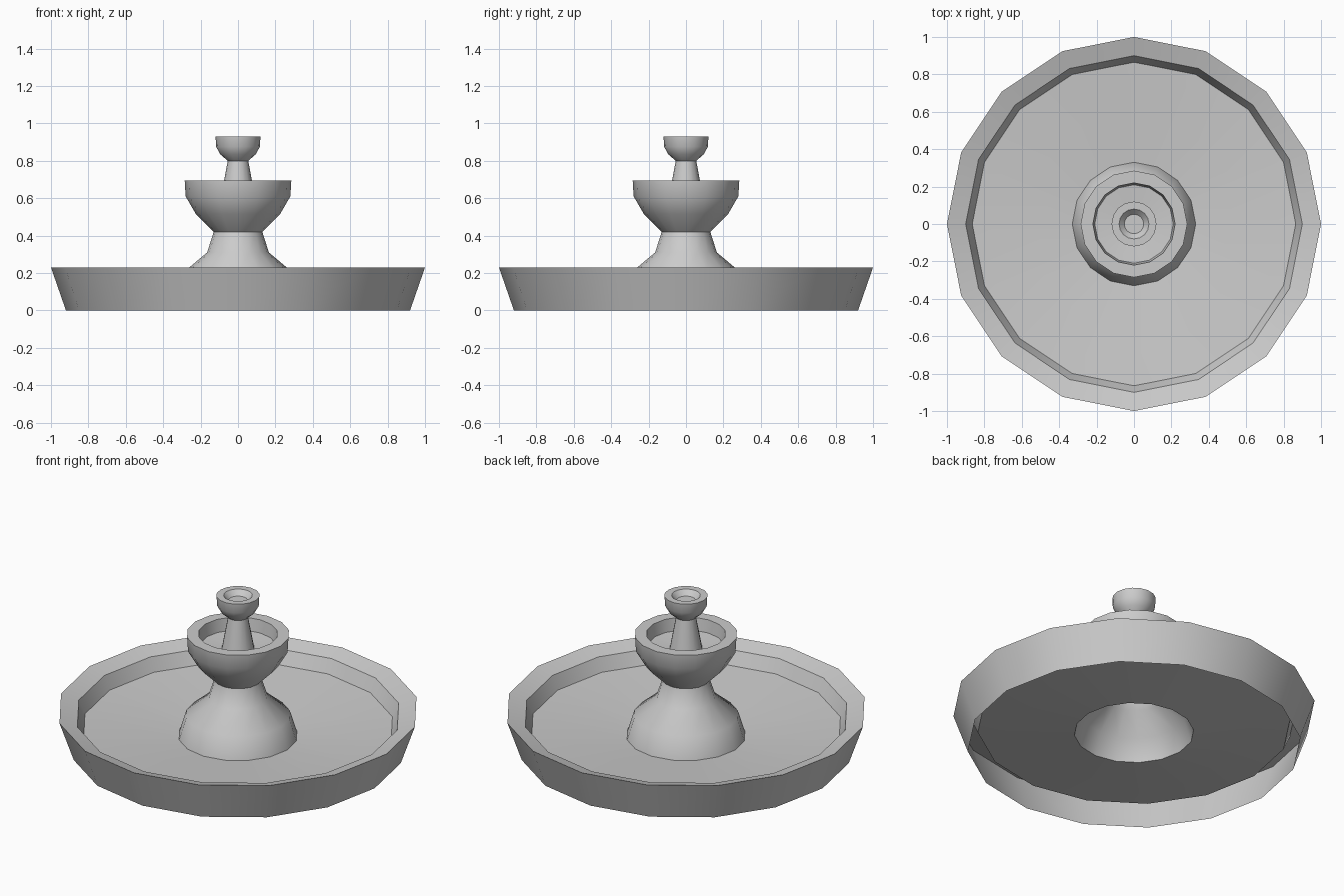
import bpy, math

if "Cube" in bpy.data.objects:
    bpy.data.objects.remove(bpy.data.objects["Cube"])

SIDES = 16


def lathe(name, profile, cap=False):
    """Spin a (radius, height) profile around z; optionally close the last ring."""
    verts = [(r * math.cos(2 * math.pi * j / SIDES),
              r * math.sin(2 * math.pi * j / SIDES), z)
             for r, z in profile for j in range(SIDES)]
    faces = []
    for i in range(len(profile) - 1):
        for j in range(SIDES):
            k = (j + 1) % SIDES
            a, b = i * SIDES, (i + 1) * SIDES
            faces.append((a + j, a + k, b + k, b + j))
    if cap:
        start = (len(profile) - 1) * SIDES
        faces.append(tuple(range(start, start + SIDES)))
    mesh = bpy.data.meshes.new(name)
    mesh.from_pydata(verts, [], faces)
    obj = bpy.data.objects.new(name, mesh)
    bpy.context.collection.objects.link(obj)
    bpy.ops.object.select_all(action='DESELECT')
    obj.select_set(True)
    bpy.context.view_layer.objects.active = obj
    bpy.ops.object.shade_smooth_by_angle(angle=math.radians(40))
    return obj


# Wide pool, open underneath: outer wall, sloping rim, inner wall, floor
lathe("basin", [(0.92, 0), (1.0, 0.23), (0.90, 0.20), (0.865, 0.12), (0.33, 0.075)])

# Hollow flared foot rising from the pool floor
lathe("pedestal", [(0.33, 0.075), (0.29, 0.205), (0.165, 0.31), (0.13, 0.42)])

# Middle bowl with thick rim and shallow floor
lathe("middle_bowl", [(0.13, 0.42), (0.225, 0.515), (0.28, 0.61), (0.285, 0.695),
                      (0.22, 0.695), (0.21, 0.62), (0.09, 0.61)])

# Tapered stem
lathe("upper_stem", [(0.09, 0.61), (0.055, 0.80)])

# Small top cup
lathe("top_cup", [(0.055, 0.80), (0.095, 0.835), (0.117, 0.875), (0.12, 0.93),
                  (0.08, 0.93), (0.052, 0.90)], cap=True)
